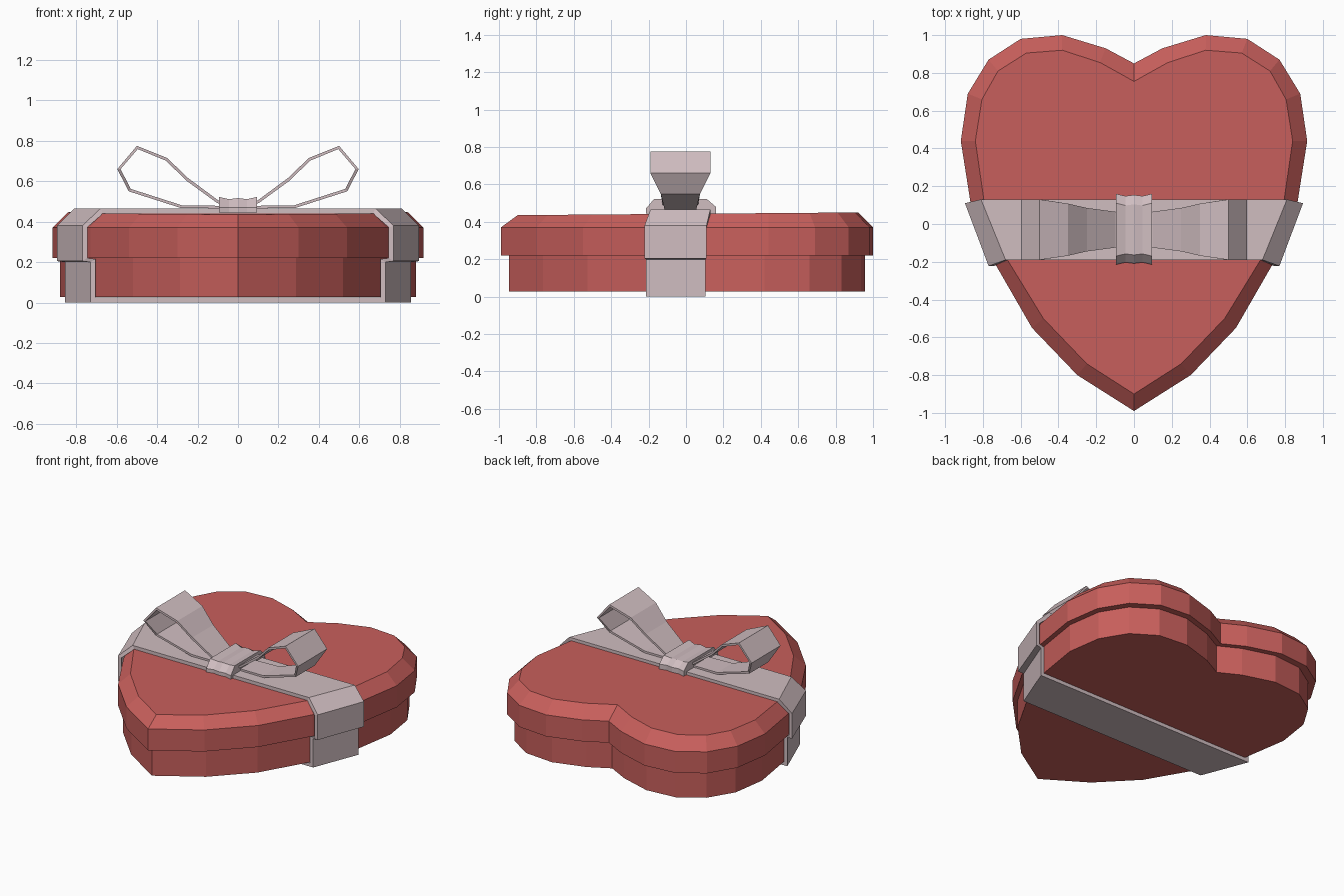
import bpy

if "Cube" in bpy.data.objects:
    bpy.data.objects.remove(bpy.data.objects["Cube"])

def material(name, rgb):
    m = bpy.data.materials.new(name)
    m.diffuse_color = (*rgb, 1)
    m.use_nodes = True
    m.node_tree.nodes["Principled BSDF"].inputs["Base Color"].default_value = m.diffuse_color
    return m

RED = material("red_card", (0.58, 0.115, 0.107))
SATIN = material("pale_ribbon", (0.63, 0.51, 0.53))

def skin(name, rings, mat, caps=True, loop=False):
    """Bridge equal-length closed rings into a flat-shaded mesh."""
    n, k = len(rings[0]), len(rings)
    verts = [v for r in rings for v in r]
    faces = []
    for i in range(k if loop else k - 1):
        a, b = i * n, ((i + 1) % k) * n
        faces += [(a + j, a + (j + 1) % n, b + (j + 1) % n, b + j) for j in range(n)]
    if caps and not loop:
        faces += [tuple(range(n))[::-1], tuple(range((k - 1) * n, k * n))]
    me = bpy.data.meshes.new(name)
    me.from_pydata(verts, [], faces)
    me.materials.append(mat)
    ob = bpy.data.objects.new(name, me)
    bpy.context.collection.objects.link(ob)
    # consistent outward normals
    import bmesh
    bm = bmesh.new()
    bm.from_mesh(me)
    bmesh.ops.recalc_face_normals(bm, faces=bm.faces)
    bm.to_mesh(me)
    bm.free()
    return ob

def heart(half):
    """Mirror a half outline (notch to tip) into a full heart."""
    return half + [(-x, y) for x, y in half[-2:0:-1]]

outer = heart([(0, .85), (.15, .93), (.38, 1), (.60, .98), (.77, .87), (.88, .69),
               (.917, .44), (.865, .11), (.73, -.22), (.54, -.55), (.30, -.80), (0, -.99)])
inner = heart([(0, .755), (.18, .855), (.38, .92), (.57, .905), (.72, .81), (.805, .66),
               (.84, .44), (.795, .13), (.67, -.19), (.48, -.50), (.25, -.74), (0, -.90)])

# box base and chamfered lid
skin("box_base", [[(x * .96, y * .956, z) for x, y in outer] for z in (.027, .225)], RED)
skin("box_lid", [[(x, y, .22) for x, y in outer],
                 [(x, y, .37) for x, y in outer],
                 [(x, y, .443 + .008 * y) for x, y in inner]], RED)

# ribbon wrapped around the box: back edge, front edge, thickness inset per profile point
T = .025
side = [  # back xy, front xy, z, inset x, inset z
    ((.855, .105), (.73, -.215), 0, T, T),
    ((.855, .105), (.73, -.215), .20, T, .015),
    ((.895, .11), (.77, -.222), .205, T, .015),
    ((.895, .11), (.77, -.222), .38, T, -.008),
    ((.81, .13), (.68, -.19), .465, .012, -T),
]
half = []
for (bx, by), (fx, fy), z, ix, iz in side:
    half.append([(bx, by, z), (fx, fy, z), (fx - ix, fy, z + iz), (bx - ix, by, z + iz)])
other = [[(-x, y, z) for x, y, z in r] for r in reversed(half)]
skin("wrapped_ribbon", half + other, SATIN, loop=True)

# bow loops: x, z, inward offset x/z, half width
path = [(.06, .485, 0, -.010, .09), (.10, .507, .004, -.014, .095),
        (.25, .618, .008, -.013, .115), (.35, .715, .005, -.014, .138),
        (.50, .775, -.004, -.016, .16), (.597, .66, -.016, 0, .16),
        (.54, .55, -.010, .012, .105), (.28, .467, -.002, .014, .085),
        (.06, .466, 0, .012, .08)]
for tag, s in (("right", 1), ("left", -1)):
    rings = []
    for x, z, dx, dz, w in path:
        rings.append([(s * x, -.03 - w, z), (s * x, -.03 + w, z),
                      (s * (x + dx), -.03 + w, z + dz), (s * (x + dx), -.03 - w, z + dz)])
    skin("bow_loop_" + tag, rings, SATIN)

# knot strip draped over the bow, slightly pinched in the middle
prof = [(-.215, .445), (-.215, .47), (-.17, .523), (.11, .523), (.16, .48), (.16, .445)]
rings = []
for x, d in ((-.095, 0), (-.045, .012), (0, .006), (.045, .012), (.095, 0)):
    rings.append([(x, y + (d if y < 0 else -d), z - (d if z > .5 else 0)) for y, z in prof])
skin("bow_knot", rings, SATIN)
